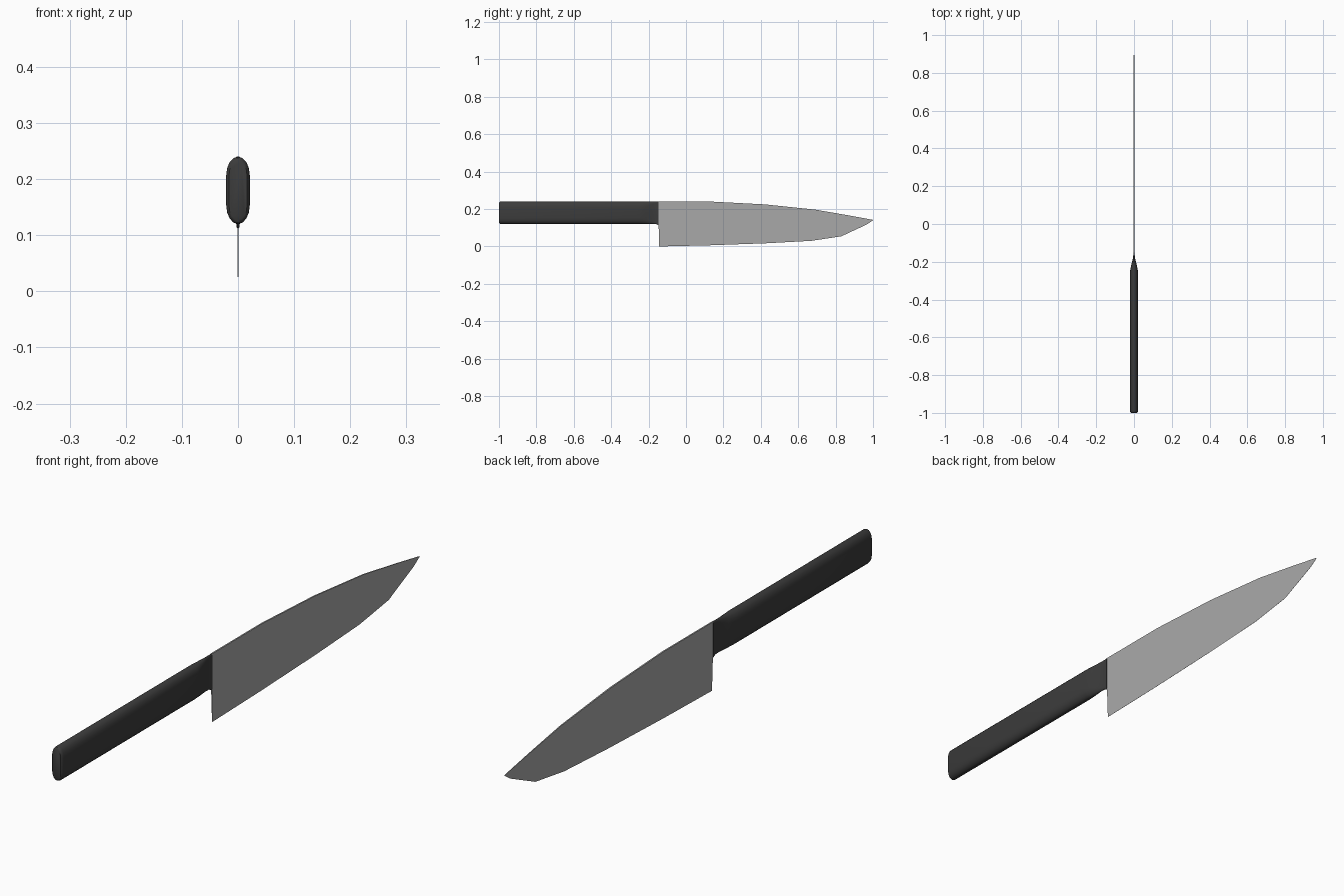
import bpy, bmesh, math

if "Cube" in bpy.data.objects:
    bpy.data.objects.remove(bpy.data.objects["Cube"])


def material(name, rgb):
    m = bpy.data.materials.new(name)
    m.diffuse_color = (*rgb, 1)
    m.use_nodes = True
    m.node_tree.nodes["Principled BSDF"].inputs["Base Color"].default_value = m.diffuse_color
    return m


def finish(name, bm, mat):
    bmesh.ops.recalc_face_normals(bm, faces=bm.faces)
    mesh = bpy.data.meshes.new(name)
    bm.to_mesh(mesh)
    bm.free()
    mesh.materials.append(mat)
    obj = bpy.data.objects.new(name, mesh)
    bpy.context.collection.objects.link(obj)
    return obj


def loft(name, rings, mat):
    """Skin a list of equal-length closed rings and cap both ends."""
    bm = bmesh.new()
    loops = [[bm.verts.new(p) for p in ring] for ring in rings]
    for a, b in zip(loops, loops[1:]):
        n = len(a)
        for i in range(n):
            bm.faces.new((a[i], a[(i + 1) % n], b[(i + 1) % n], b[i]))
    bm.faces.new(loops[0])
    bm.faces.new(loops[-1])
    return finish(name, bm, mat)


steel = material("blade_grey", (0.40, 0.40, 0.40))
black = material("handle_black", (0.045, 0.045, 0.045))

# Blade: wedge sections (spine y, spine z, edge y, edge z, spine half thickness)
stations = [(-0.15, 0.24, -0.143, 0.0, 0.0025), (0.13, 0.24, 0.12, 0.006, 0.0025),
            (0.42, 0.225, 0.43, 0.017, 0.0025), (0.69, 0.197, 0.67, 0.03, 0.002),
            (0.87, 0.166, 0.83, 0.054, 0.0015), (0.99, 0.144, 0.968, 0.118, 0.0006),
            (1.0, 0.142, 0.999, 0.139, 0.0003)]
rings = []
for sy, sz, ey, ez, t in stations:
    rings.append([(-t, sy, sz), (t, sy, sz), (0.0002, ey, ez), (-0.0002, ey, ez)])
loft("blade", rings, steel)


# Handle: rounded-slot sections, tapering to a thin neck at the blade
def slot(y, w, lo, hi, cap):
    pts = []
    for base, start in ((hi - cap, 0), (lo + cap, math.pi)):
        for i in range(9):
            a = start + math.pi * i / 8
            pts.append((w * math.cos(a), y, base + cap * math.sin(a)))
    return pts


sections = [(-1.0, 0.016, 0.127, 0.233, 0.026), (-0.997, 0.019, 0.122, 0.238, 0.030),
            (-0.99, 0.021, 0.12, 0.24, 0.033), (-0.25, 0.021, 0.12, 0.24, 0.033),
            (-0.215, 0.014, 0.12, 0.24, 0.028), (-0.18, 0.005, 0.121, 0.24, 0.015),
            (-0.16, 0.0035, 0.12, 0.24, 0.008), (-0.146, 0.003, 0.112, 0.24, 0.005)]
handle = loft("handle", [slot(*s) for s in sections], black)

bpy.context.view_layer.objects.active = handle
handle.select_set(True)
bpy.ops.object.shade_smooth_by_angle(angle=math.radians(40))
